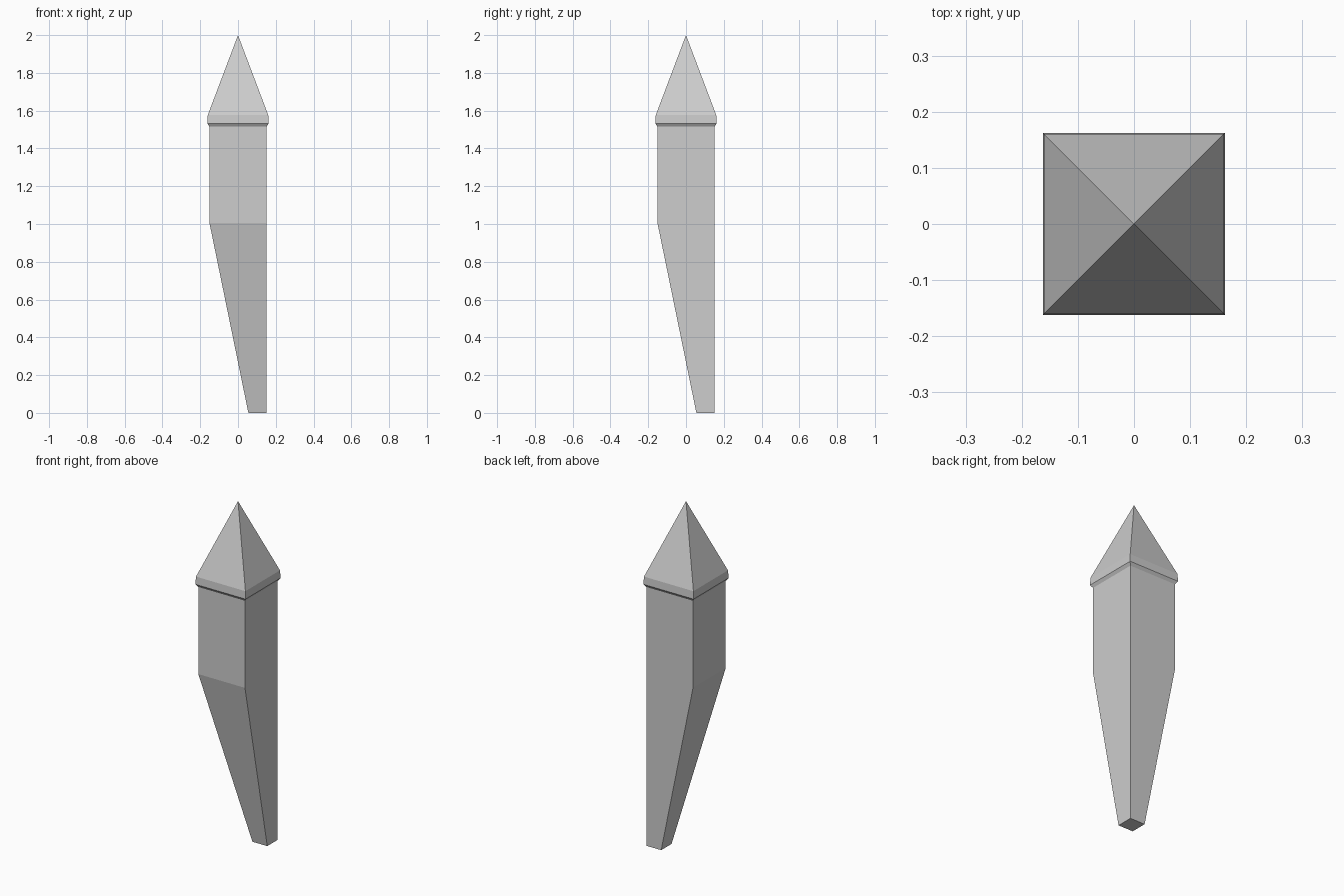
import bpy
import bmesh

if "Cube" in bpy.data.objects:
    bpy.data.objects.remove(bpy.data.objects["Cube"], do_unlink=True)

stone = bpy.data.materials.new("light_grey_stone")
stone.use_nodes = True
grey = (0.61, 0.61, 0.61, 1)
stone.diffuse_color = grey
stone.node_tree.nodes["Principled BSDF"].inputs["Base Color"].default_value = grey


def square_loft(name, sections, tip=None):
    """Loft squares given as (low edge, high edge, z), the same in x and y."""
    bm = bmesh.new()
    rings = []
    for lo, hi, z in sections:
        corners = ((lo, lo), (hi, lo), (hi, hi), (lo, hi))
        rings.append([bm.verts.new((x, y, z)) for x, y in corners])
    for a, b in zip(rings, rings[1:]):
        for i in range(4):
            j = (i + 1) % 4
            bm.faces.new((a[i], a[j], b[j], b[i]))
    bm.faces.new(rings[0][::-1])
    if tip is None:
        bm.faces.new(rings[-1])
    else:
        apex = bm.verts.new((0, 0, tip))
        for i in range(4):
            bm.faces.new((rings[-1][i], rings[-1][(i + 1) % 4], apex))
    bmesh.ops.recalc_face_normals(bm, faces=bm.faces)
    mesh = bpy.data.meshes.new(name)
    bm.to_mesh(mesh)
    bm.free()
    mesh.materials.append(stone)
    obj = bpy.data.objects.new(name, mesh)
    bpy.context.collection.objects.link(obj)
    return obj


# Square shaft whose lower half tapers into one corner
half = 0.151
square_loft("shaft", [(0.055, half, 0), (-half, half, 1.005), (-half, half, 1.515)])

# Pointed cap with a chamfered rim
rim = [(half, 1.515), (0.1625, 1.532), (0.16, 1.577)]
square_loft("pointed_cap", [(-r, r, z) for r, z in rim], tip=2.0)
